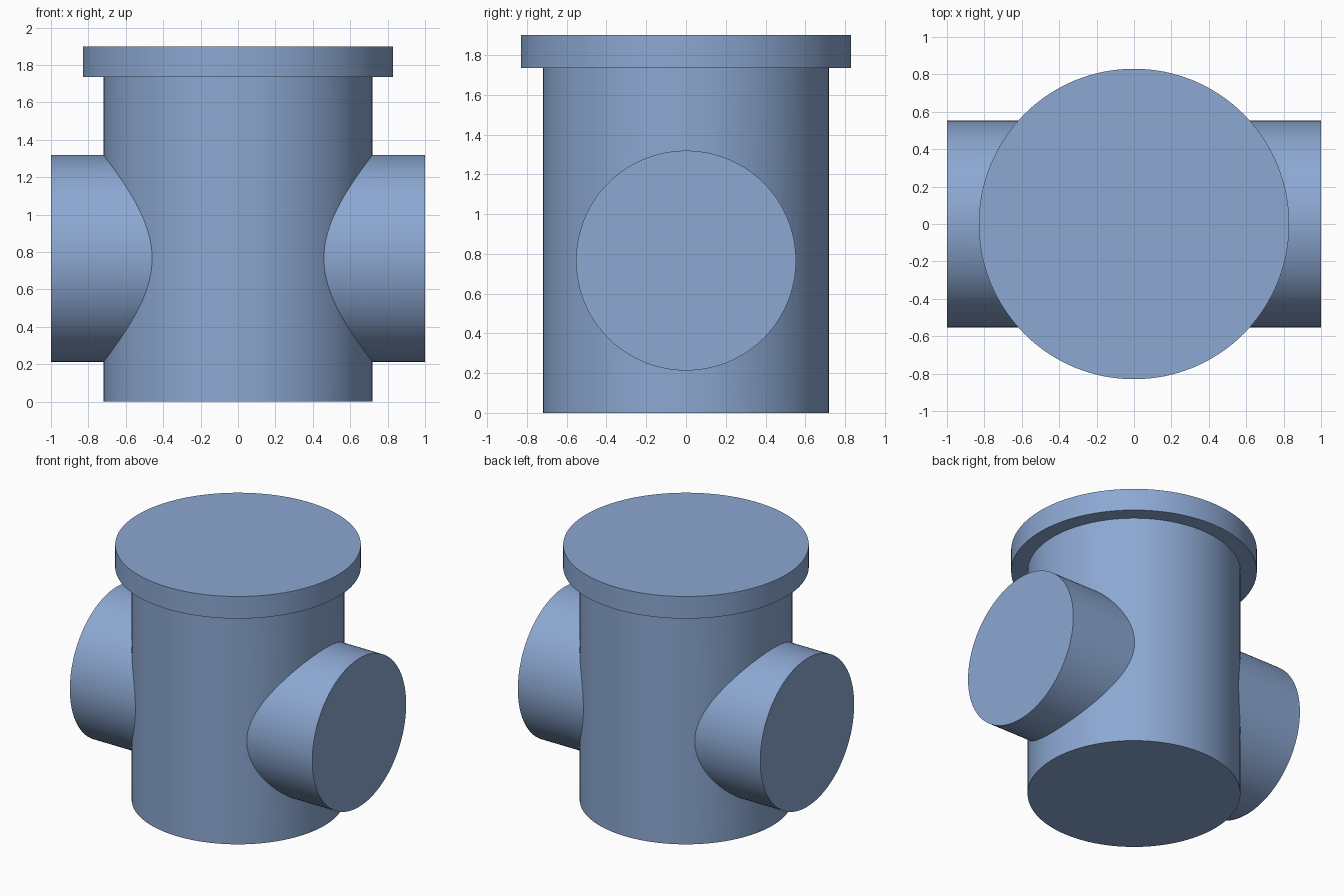
import bpy, math

if "Cube" in bpy.data.objects:
    bpy.data.objects.remove(bpy.data.objects["Cube"])

blue = bpy.data.materials.new("steel_blue")
blue.diffuse_color = (0.263, 0.392, 0.645, 1.0)
blue.use_nodes = True
blue.node_tree.nodes["Principled BSDF"].inputs["Base Color"].default_value = blue.diffuse_color


def cylinder(name, radius, length, center, rotation=(0, 0, 0)):
    bpy.ops.mesh.primitive_cylinder_add(vertices=128, radius=radius, depth=length,
                                        location=center, rotation=rotation)
    obj = bpy.context.object
    obj.name = name
    bpy.ops.object.transform_apply(location=True, rotation=True, scale=True)
    obj.data.materials.append(blue)
    return obj


# Upright barrel, running a little way into the rim
body = cylinder("pipe_fitting", 0.719, 1.82, (0, 0, 0.91))

# Wide rim on top and the cross pipe through both sides
rim = cylinder("top_rim", 0.83, 0.165, (0, 0, 1.8175))
cross = cylinder("cross_pipe", 0.553, 2.0, (0, 0, 0.766), (0, math.pi / 2, 0))

# Fuse the parts into one clean outer surface
for part in (rim, cross):
    mod = body.modifiers.new("join", 'BOOLEAN')
    mod.operation = 'UNION'
    mod.solver = 'EXACT'
    mod.object = part
    bpy.ops.object.select_all(action='DESELECT')
    body.select_set(True)
    bpy.context.view_layer.objects.active = body
    bpy.ops.object.modifier_apply(modifier=mod.name)
    bpy.data.objects.remove(part, do_unlink=True)

# Smooth round walls, crisp rims and seams
bpy.ops.object.shade_smooth_by_angle(angle=math.radians(25))
